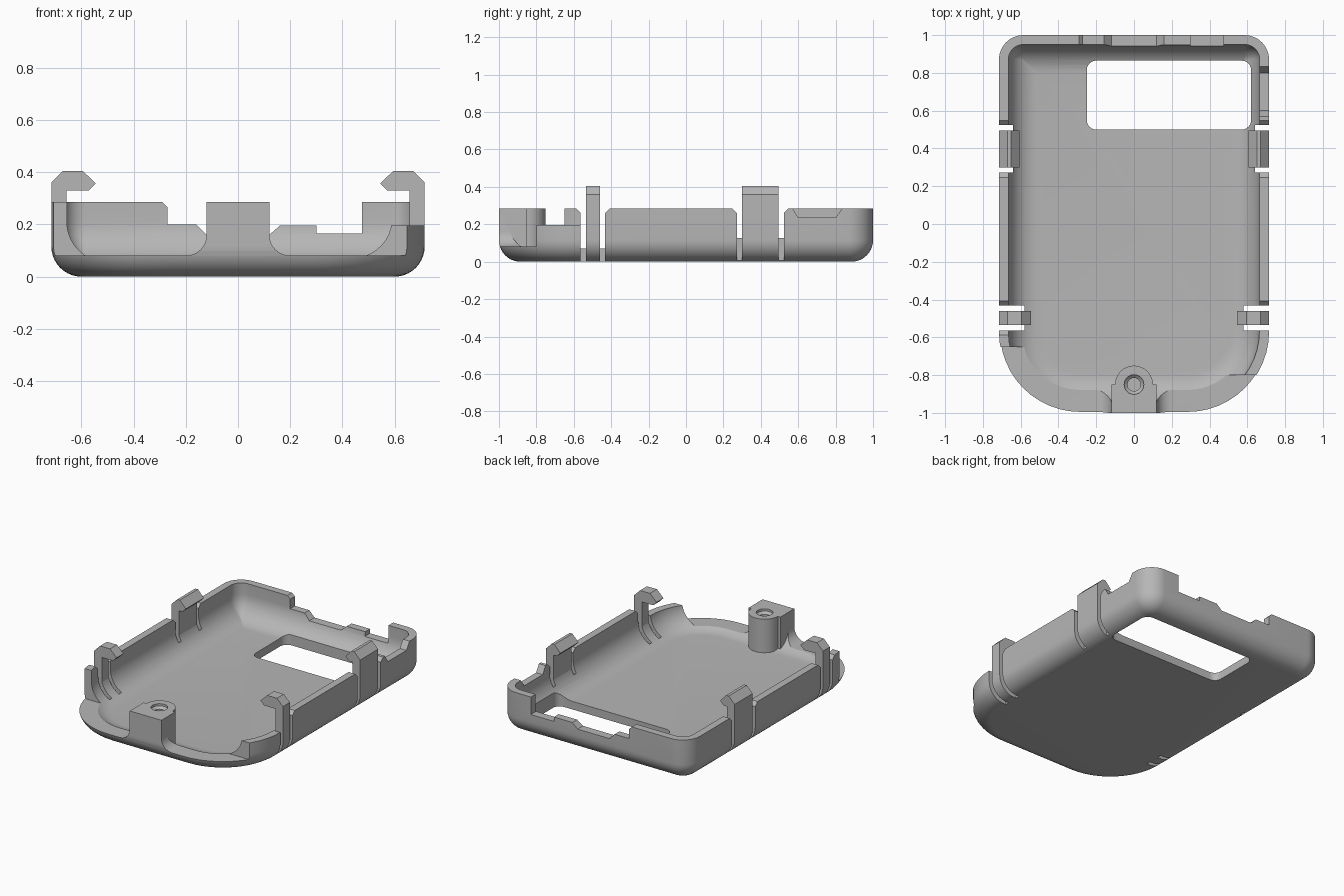
import bpy
import bmesh
from math import sin, cos, pi

cube = bpy.data.objects.get("Cube")
if cube:
    bpy.data.objects.remove(cube, do_unlink=True)

GREY = bpy.data.materials.new("matte grey")
GREY.use_nodes = True
GREY.diffuse_color = (0.47, 0.47, 0.47, 1)
GREY.node_tree.nodes["Principled BSDF"].inputs["Base Color"].default_value = (0.47, 0.47, 0.47, 1)

HALF_W, HALF_L, RIM = 0.715, 1.0, 0.285
WALL, FLOOR = 0.05, 0.055
OUT_R, IN_R = 0.115, 0.155


def loft(name, rings):
    """Closed solid through rings that all have the same point count."""
    bm = bmesh.new()
    rows = [[bm.verts.new(p) for p in ring] for ring in rings]
    n = len(rows[0])
    for a, b in zip(rows, rows[1:]):
        for i in range(n):
            j = (i + 1) % n
            bm.faces.new((a[i], a[j], b[j], b[i]))
    bm.faces.new(rows[0][::-1])
    bm.faces.new(rows[-1])
    bmesh.ops.recalc_face_normals(bm, faces=bm.faces)
    mesh = bpy.data.meshes.new(name)
    bm.to_mesh(mesh)
    bm.free()
    mesh.materials.append(GREY)
    obj = bpy.data.objects.new(name, mesh)
    bpy.context.collection.objects.link(obj)
    return obj


def prism(name, profile, axis, lo, hi):
    """Extrude a 2D profile along one axis."""
    place = {"x": lambda u, v, t: (t, u, v),
             "y": lambda u, v, t: (u, t, v),
             "z": lambda u, v, t: (u, v, t)}[axis]
    return loft(name, [[place(u, v, t) for u, v in profile] for t in (lo, hi)])


def arc(cx, cy, r, start, end, steps=12):
    return [(cx + r * cos(start + (end - start) * i / steps),
             cy + r * sin(start + (end - start) * i / steps)) for i in range(steps + 1)]


def activate(obj):
    bpy.ops.object.select_all(action="DESELECT")
    obj.select_set(True)
    bpy.context.view_layer.objects.active = obj


def cut(target, cutter):
    mod = target.modifiers.new("cut", "BOOLEAN")
    mod.operation = "DIFFERENCE"
    mod.solver = "EXACT"
    mod.object = cutter
    activate(target)
    bpy.ops.object.modifier_apply(modifier=mod.name)
    bpy.data.objects.remove(cutter, do_unlink=True)


def smooth(obj):
    activate(obj)
    bpy.ops.object.shade_smooth_by_angle(angle=pi / 6)


def outline(inset, z):
    """Case outline: tight corners at the back, wide ones at the front."""
    w, l = HALF_W - inset, HALF_L - inset
    back, front = max(0.13 - inset, 0.004), max(0.43 - inset, 0.004)
    pts = (arc(w - back, l - back, back, 0, pi / 2)
           + arc(back - w, l - back, back, pi / 2, pi)
           + arc(front - w, front - l, front, pi, 1.5 * pi)
           + arc(w - front, front - l, front, 1.5 * pi, 2 * pi))
    return [(x, y, z) for x, y in pts]


# Case shell: up the outside, over the rim, down the inside
steps = [i / 10 * pi / 2 for i in range(11)]
rings = [outline(OUT_R * (1 - sin(a)), OUT_R * (1 - cos(a))) for a in steps]
rings += [outline(0, RIM), outline(WALL, RIM)]
rings += [outline(WALL + IN_R * (1 - cos(a)), FLOOR + IN_R * (1 - sin(a))) for a in steps]
shell = loft("case_shell", rings)

# Window in the floor near the back
r = 0.05
x0, x1, y0, y1 = -0.25, 0.62, 0.5, 0.865
window = (arc(x1 - r, y1 - r, r, 0, pi / 2, 6) + arc(x0 + r, y1 - r, r, pi / 2, pi, 6)
          + arc(x0 + r, y0 + r, r, pi, 1.5 * pi, 6) + arc(x1 - r, y0 + r, r, 1.5 * pi, 2 * pi, 6))
cut(shell, prism("window_cutter", window, "z", -0.1, 0.3))

# Low front lip on both sides of the screw post, with rounded inner corners
TOP = 0.32
for side, end in ((1, -0.8), (-1, -0.65)):
    lip = [(0.12, TOP)] + arc(0.2, 0.16, 0.08, pi, 1.5 * pi, 8) + [(0.8, 0.08), (0.8, TOP)]
    cut(shell, prism("lip_cutter", [(side * x, z) for x, z in lip], "y", -1.1, end))

# Stepped rim of the back wall
back_rim = [(-0.29, TOP), (-0.29, RIM), (-0.27, 0.265), (-0.27, 0.2), (-0.16, 0.2),
            (-0.12, 0.16), (0.12, 0.16), (0.16, 0.195), (0.3, 0.195), (0.3, 0.165),
            (0.475, 0.165), (0.475, TOP)]
cut(shell, prism("back_rim_cutter", back_rim, "y", 0.85, 1.1))

# Lowered parts of the left wall
left_dip = [(0.56, TOP), (0.57, RIM), (0.6, 0.235), (0.8, 0.235), (0.835, RIM), (0.835, TOP)]
cut(shell, prism("left_dip_cutter", left_dip, "x", 0.6, 0.8))
left_low = [(-0.82, TOP), (-0.82, 0.195), (-0.55, 0.195), (-0.55, TOP)]
cut(shell, prism("left_low_cutter", left_low, "x", 0.4, 0.8))

# Slits beside each clip, flared at the top away from the clip
CLIPS = (("front", -0.535, -0.46, 0.58, 0.545, 0.595), ("back", 0.3, 0.495, 0.64, 0.605, 0.65))
GAP, FLARE = 0.028, 0.025
for side in (1, -1):
    for _, near, far, depth, _, _ in CLIPS:
        for edge, d in ((near, -1), (far, 1)):
            wall = edge + d * GAP
            slit = [(edge, -0.1), (wall, -0.1), (wall, RIM - FLARE),
                    (wall + d * FLARE, RIM), (wall + d * FLARE, TOP), (edge, TOP)]
            cut(shell, prism("slit_cutter", slit, "x", side * depth, side * 0.8))
smooth(shell)

# Hooked snap clips on both sides
for side, word in ((1, "left"), (-1, "right")):
    for place, near, far, _, tip, crest in CLIPS:
        hook = [(HALF_W, 0.14), (HALF_W, 0.36), (0.67, 0.405), (crest, 0.405),
                (tip, 0.357), (tip + 0.026, 0.33), (0.657, 0.33), (0.657, 0.14)]
        prism(f"{place}_{word}_clip", [(side * x, z) for x, z in hook], "y", near, far)

# Screw post with a countersunk hole
post = ([(-0.12, -0.97), (0.12, -0.97), (0.12, -0.85)]
        + arc(0, -0.85, 0.1, 0, pi, 24) + [(-0.12, -0.85)])
screw_post = prism("screw_post", post, "z", 0.05, RIM)
hole = [(0.035, 0.1), (0.035, 0.255), (0.052, 0.27), (0.052, 0.32)]
cut(screw_post, loft("hole_cutter", [
    [(x, y, z) for x, y in arc(0, -0.85, rad, 0, 2 * pi, 24)[:-1]] for rad, z in hole]))
smooth(screw_post)
